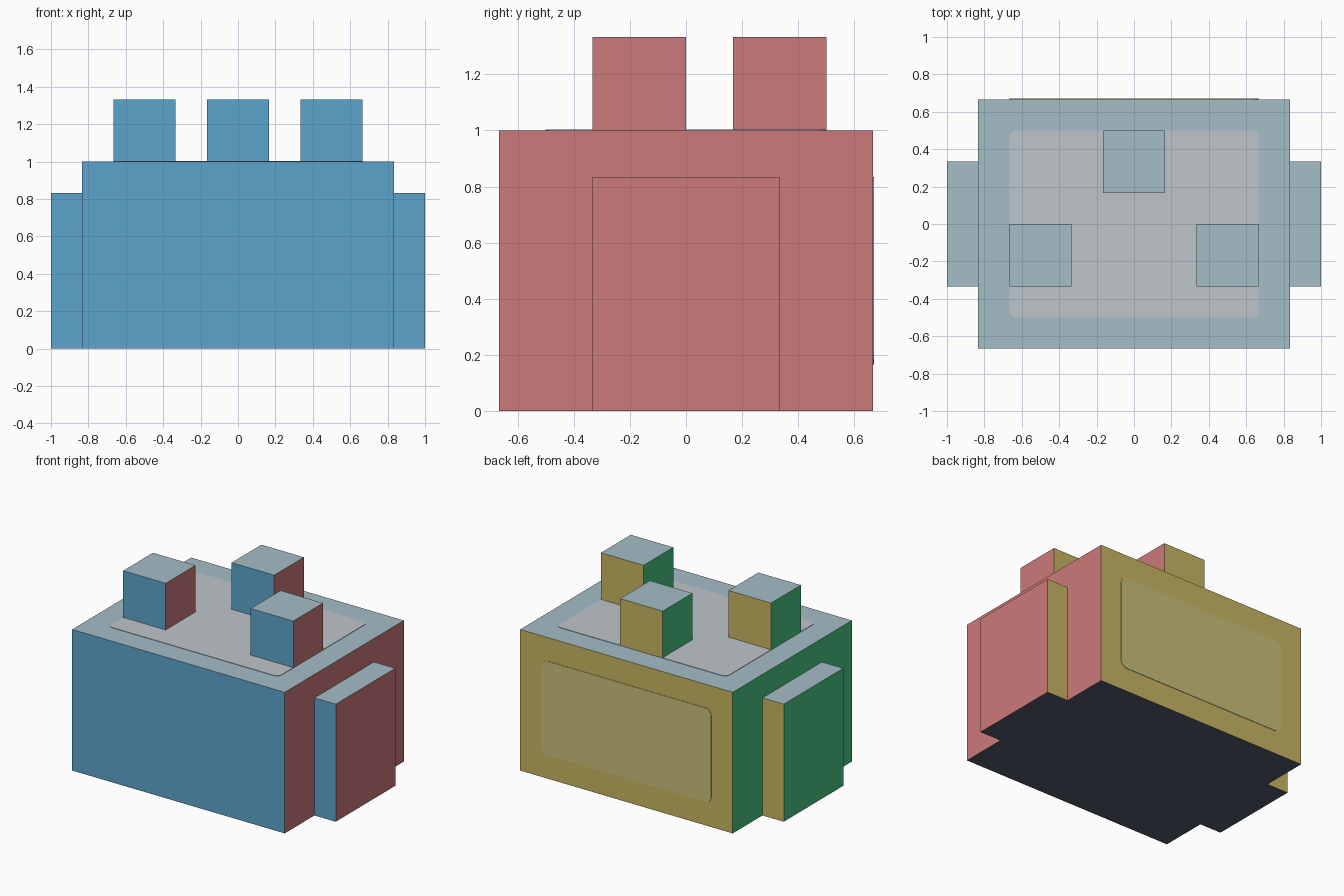
import bpy, bmesh, math
from mathutils import Vector, Matrix

if "Cube" in bpy.data.objects:
    bpy.data.objects.remove(bpy.data.objects["Cube"])


def linear(c):
    c /= 255
    return c / 12.92 if c <= 0.04045 else ((c + 0.055) / 1.055) ** 2.4


def material(name, rgb):
    m = bpy.data.materials.new(name)
    m.diffuse_color = (*[linear(c) for c in rgb], 1)
    m.use_nodes = True
    m.node_tree.nodes["Principled BSDF"].inputs["Base Color"].default_value = m.diffuse_color
    return m


# One colour for each direction a face can point
SIDES = [
    (Vector((0, -1, 0)), material("front blue", (93, 165, 205))),
    (Vector((1, 0, 0)), material("right rose", (203, 122, 122))),
    (Vector((0, 1, 0)), material("back ochre", (200, 181, 98))),
    (Vector((-1, 0, 0)), material("left green", (72, 200, 131))),
    (Vector((0, 0, 1)), material("top grey blue", (165, 189, 199))),
    (Vector((0, 0, -1)), material("bottom slate", (84, 92, 110))),
]
TOP_PANEL = material("top panel grey", (190, 197, 202))
BACK_PANEL = material("back panel olive", (201, 193, 123))


def finish(name, bm, mats):
    mesh = bpy.data.meshes.new(name)
    bm.to_mesh(mesh)
    bm.free()
    for m in mats:
        mesh.materials.append(m)
    ob = bpy.data.objects.new(name, mesh)
    bpy.context.collection.objects.link(ob)
    return ob


def box(name, lo, hi):
    """Box between two corners, each face coloured by its direction."""
    lo, hi = Vector(lo), Vector(hi)
    bm = bmesh.new()
    bmesh.ops.create_cube(bm, size=1)
    bmesh.ops.scale(bm, vec=hi - lo, verts=bm.verts)
    bmesh.ops.translate(bm, vec=(lo + hi) / 2, verts=bm.verts)
    bm.normal_update()
    for f in bm.faces:
        f.material_index = max(range(6), key=lambda i: f.normal.dot(SIDES[i][0]))
    return finish(name, bm, [m for _, m in SIDES])


def panel(name, w, h, r, mat, matrix, thick=0.003):
    """Thin rounded rectangle, raised along its local z."""
    bm = bmesh.new()
    verts = []
    for q, (sx, sy) in enumerate([(1, 1), (-1, 1), (-1, -1), (1, -1)]):
        for k in range(6):
            a = math.radians(90 * q + 18 * k)
            verts.append(bm.verts.new((sx * (w / 2 - r) + r * math.cos(a),
                                       sy * (h / 2 - r) + r * math.sin(a), 0)))
    face = bm.faces.new(verts)
    new = bmesh.ops.extrude_face_region(bm, geom=[face])["geom"]
    bmesh.ops.translate(bm, vec=(0, 0, thick),
                        verts=[v for v in new if isinstance(v, bmesh.types.BMVert)])
    bmesh.ops.recalc_face_normals(bm, faces=bm.faces)
    ob = finish(name, bm, [mat])
    ob.matrix_world = matrix
    return ob


# Main body
box("body", (-5 / 6, -2 / 3, 0), (5 / 6, 2 / 3, 1))

# Slabs on the left and right
box("left_slab", (-1, -1 / 3, 0), (-5 / 6, 1 / 3, 5 / 6))
box("right_slab", (5 / 6, -1 / 3, 0), (1, 1 / 3, 5 / 6))

# Three cubes on top
for name, x, y in [("left_top_cube", -0.5, -1 / 6), ("back_top_cube", 0, 1 / 3),
                   ("right_top_cube", 0.5, -1 / 6)]:
    box(name, (x - 1 / 6, y - 1 / 6, 1), (x + 1 / 6, y + 1 / 6, 4 / 3))

# Painted panels on the top and the back
panel("top_panel", 4 / 3, 1, 0.035, TOP_PANEL, Matrix.Translation((0, 0, 1)))
panel("back_panel", 4 / 3, 2 / 3, 0.05, BACK_PANEL,
      Matrix.Translation((0, 2 / 3, 0.5)) @ Matrix.Rotation(-math.pi / 2, 4, "X"))
